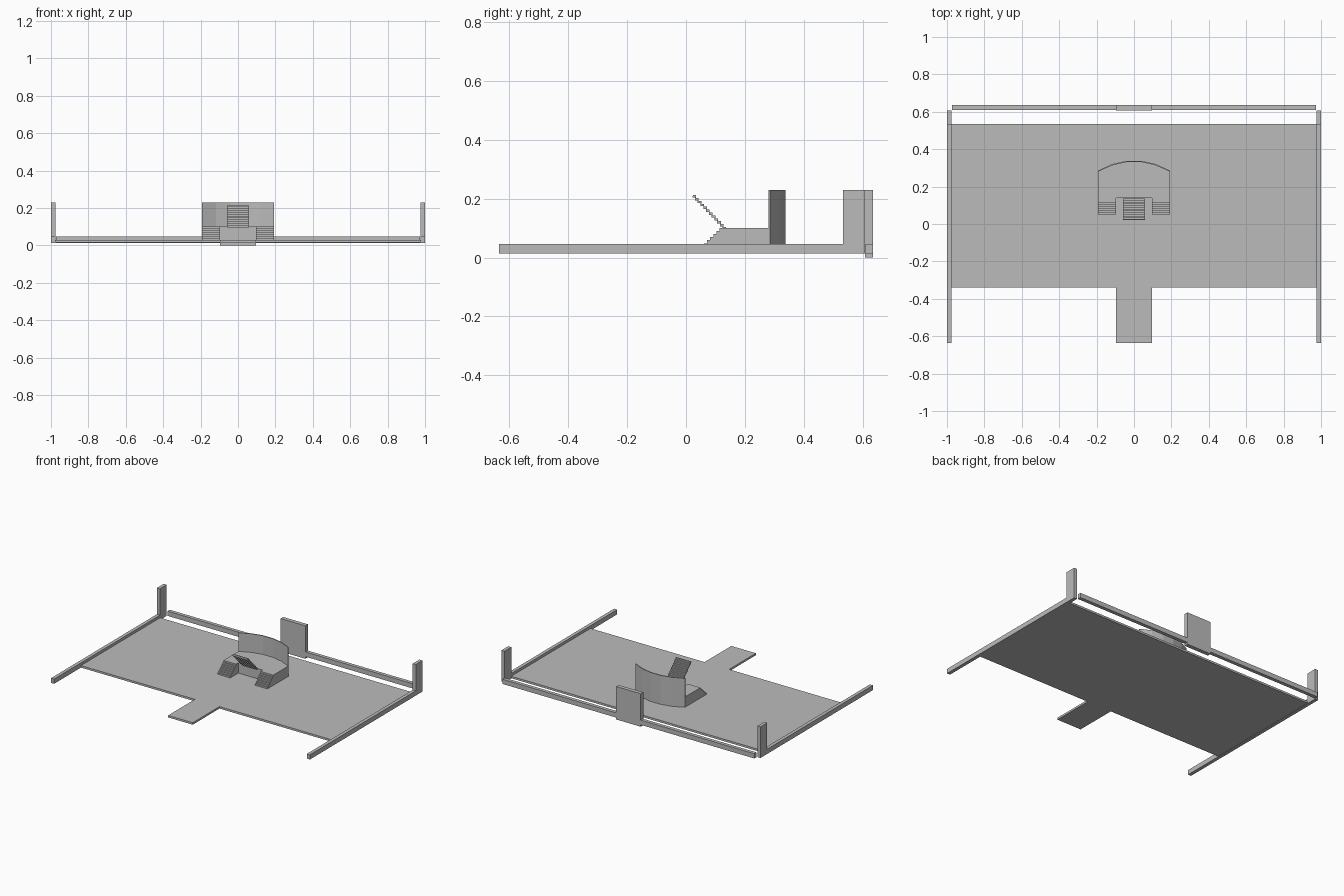
import bpy, bmesh, math

if "Cube" in bpy.data.objects:
    bpy.data.objects.remove(bpy.data.objects["Cube"])

grey = bpy.data.materials.new("plain_grey")
grey.diffuse_color = (0.5, 0.5, 0.5, 1)
grey.use_nodes = True
grey.node_tree.nodes["Principled BSDF"].inputs["Base Color"].default_value = grey.diffuse_color


def finish(name, bm):
    bmesh.ops.recalc_face_normals(bm, faces=bm.faces)
    me = bpy.data.meshes.new(name)
    bm.to_mesh(me)
    bm.free()
    me.materials.append(grey)
    ob = bpy.data.objects.new(name, me)
    bpy.context.collection.objects.link(ob)
    return ob


def extrude(name, pts, lo, hi, axis="z"):
    """Closed outline swept along z (xy points) or along x (yz points)."""
    bm = bmesh.new()
    at = (lambda p, h: (p[0], p[1], h)) if axis == "z" else (lambda p, h: (h, p[0], p[1]))
    a = [bm.verts.new(at(p, lo)) for p in pts]
    b = [bm.verts.new(at(p, hi)) for p in pts]
    bm.faces.new(a)
    bm.faces.new(b)
    for i in range(len(pts)):
        j = (i + 1) % len(pts)
        bm.faces.new((a[i], a[j], b[j], b[i]))
    return finish(name, bm)


def box(name, x0, x1, y0, y1, z0, z1):
    return extrude(name, [(x0, y0), (x1, y0), (x1, y1), (x0, y1)], z0, z1)


# Floor with the walkway tongue at the front
FLOOR = 0.028
extrude("floor", [(-0.975, 0.535), (-0.975, -0.34), (-0.095, -0.34), (-0.095, -0.635),
                  (0.095, -0.635), (0.095, -0.34), (0.975, -0.34), (0.975, 0.535)], 0.014, FLOOR)

# Side rails, corner posts and back beams
for side, s in (("left", -1), ("right", 1)):
    xa, xb = sorted((s * 0.976, s * 1.0))
    box(side + "_rail", xa, xb, -0.635, 0.607, 0.013, 0.046)
    box(side + "_post", xa, xb, 0.533, 0.607, 0.046, 0.23)
    xa, xb = sorted((s * 0.095, s * 0.972))
    box(side + "_back_beam", xa, xb, 0.61, 0.635, 0.013, 0.046)

# Panel in the middle of the back edge
box("back_panel", -0.095, 0.095, 0.607, 0.635, 0.0, 0.23)

# Raised platform with an arched back
HALF, CY, R, SEG = 0.192, -0.024, 0.364, 5
A = math.asin(HALF / R)


def arc(r):
    return [(r * math.sin(t), CY + r * math.cos(t))
            for t in (-A + 2 * A * i / SEG for i in range(SEG + 1))]


inner = arc(R - 0.007)
inner[0], inner[-1] = (-HALF, inner[0][1]), (HALF, inner[-1][1])
extrude("platform", [(HALF, 0.125), (0.095, 0.125), (0.095, 0.139), (-0.095, 0.139),
                     (-0.095, 0.125), (-HALF, 0.125)] + inner, FLOOR, 0.1)

# Curved wall behind the platform
extrude("curved_wall", arc(R) + inner[::-1], FLOOR, 0.23)

# Solid side stairs leading up to the platform
N = 7
rise, run = (0.1 - FLOOR) / N, 0.075 / N
profile = [(0.125, FLOOR), (0.05, FLOOR)]
for i in range(N):
    profile += [(0.05 + i * run, FLOOR + (i + 1) * rise),
                (0.05 + (i + 1) * run, FLOOR + (i + 1) * rise)]
for side, x0, x1 in (("left", -HALF, -0.095), ("right", 0.095, HALF)):
    extrude(side + "_stair", profile, x0, x1, "x")

# Thin middle stair rising forward from the platform
M = 12
step_y, step_z, t = 0.113 / M, 0.118 / M, 0.003
top, bottom = [], []
for i in range(M):
    y, z = 0.137 - i * step_y, 0.096 + i * step_z
    top += [(y, z + t + 0.005), (y - step_y, z + t + 0.005)]
    bottom += [(y - t, z), (y - step_y - t, z)]
extrude("middle_stair", top + bottom[::-1], -0.058, 0.058, "x")
